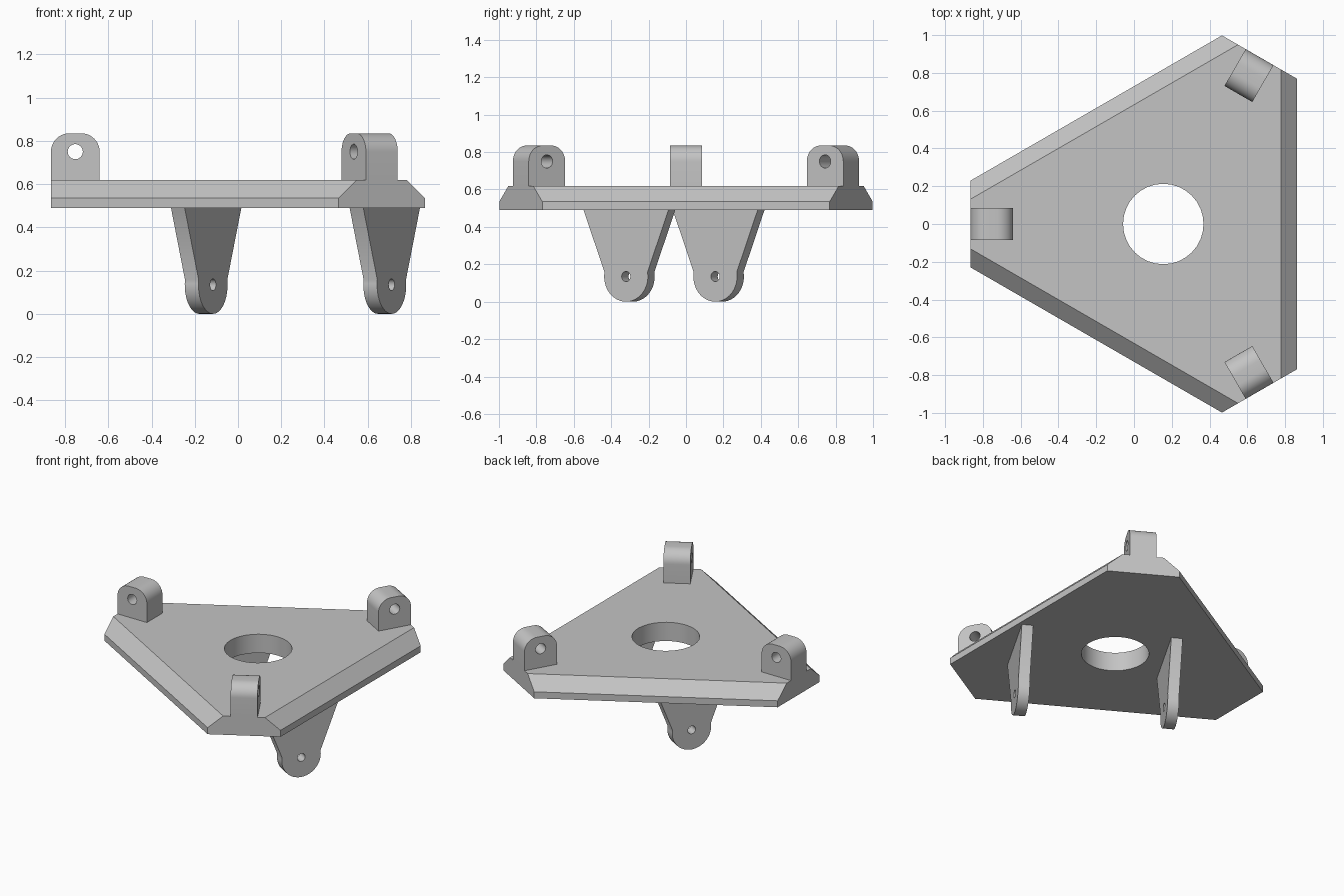
import bpy, bmesh
from math import radians, sin, cos, pi, sqrt
from mathutils import Matrix, Vector

default = bpy.data.objects.get("Cube")
if default:
    bpy.data.objects.remove(default, do_unlink=True)

grey = bpy.data.materials.new("plain_grey")
grey.use_nodes = True
COLOUR = (0.55, 0.55, 0.55, 1)
grey.diffuse_color = COLOUR
grey.node_tree.nodes["Principled BSDF"].inputs["Base Color"].default_value = COLOUR

CENTRE = Vector((0.155, 0, 0))      # three-fold axis of the plate
Z_LOW, Z_MID, Z_TOP = 0.49, 0.535, 0.62


def frame(degrees):
    return Matrix.Translation(CENTRE) @ Matrix.Rotation(radians(degrees), 4, "Z")


def loft(name, loops):
    """Solid skinned through loops of equal length, capped at both ends."""
    bm = bmesh.new()
    rings = [[bm.verts.new(p) for p in loop] for loop in loops]
    for a, b in zip(rings, rings[1:]):
        for i in range(len(a)):
            j = (i + 1) % len(a)
            bm.faces.new((a[i], a[j], b[j], b[i]))
    bm.faces.new(rings[0])
    bm.faces.new(rings[-1])
    bmesh.ops.recalc_face_normals(bm, faces=bm.faces)
    mesh = bpy.data.meshes.new(name)
    bm.to_mesh(mesh)
    bm.free()
    mesh.materials.append(grey)
    obj = bpy.data.objects.new(name, mesh)
    bpy.context.collection.objects.link(obj)
    return obj


def drill(obj, radius, matrix, segments):
    """Cut a round hole along the local z axis of matrix."""
    bpy.ops.mesh.primitive_cylinder_add(vertices=segments, radius=radius, depth=0.4)
    cutter = bpy.context.object
    cutter.matrix_world = matrix
    cutter.data.materials.append(grey)
    cutter.hide_render = True
    mod = obj.modifiers.new("hole", "BOOLEAN")
    mod.operation, mod.solver, mod.object = "DIFFERENCE", "EXACT", cutter
    bpy.context.view_layer.update()
    cut = bpy.data.meshes.new_from_object(
        obj.evaluated_get(bpy.context.evaluated_depsgraph_get()))
    obj.modifiers.clear()
    obj.data = cut
    bpy.data.objects.remove(cutter, do_unlink=True)
    bpy.ops.object.select_all(action="DESELECT")
    obj.select_set(True)
    bpy.context.view_layer.objects.active = obj
    bpy.ops.object.shade_smooth_by_angle(angle=radians(30))


def arc(cx, cz, r, start, end, steps):
    angles = [radians(start + (end - start) * i / steps) for i in range(steps + 1)]
    return [(cx + r * cos(a), cz + r * sin(a)) for a in angles]


def upright_plate(name, outline, y, thickness, hole, radius, matrix):
    """Extrude an x-z outline along local y and drill it through."""
    loops = [[matrix @ Vector((u, y + s * thickness / 2, z)) for u, z in outline]
             for s in (-1, 1)]
    obj = loft(name, loops)
    axis = Matrix.Translation((hole[0], y, hole[1])) @ Matrix.Rotation(pi / 2, 4, "X")
    drill(obj, radius, matrix @ axis, 24)


# Base plate: truncated triangle with its three long edges bevelled
SHORT_DIST, SHORT_HALF, BEVEL = 1.02, 0.23, 0.085


def hexagon(z, inset):
    half = SHORT_HALF - inset * 2 / sqrt(3)
    return [frame(a) @ Vector((SHORT_DIST, side * half, z))
            for a in (60, 180, 300) for side in (-1, 1)]


plate = loft("base_plate", [hexagon(Z_LOW, 0), hexagon(Z_MID, 0), hexagon(Z_TOP, BEVEL)])
drill(plate, 0.213, Matrix.Translation(CENTRE + Vector((0, 0, 0.55))), 32)

# Rounded lugs standing on the three short edges
INNER, TOP, ROUND = 0.795, 0.835, 0.085
lug = ([(INNER, Z_TOP), (SHORT_DIST, Z_TOP)]
       + arc(SHORT_DIST - ROUND, TOP - ROUND, ROUND, 0, 90, 10)
       + arc(INNER + ROUND, TOP - ROUND, ROUND, 90, 180, 10))
lug_hole = ((INNER + SHORT_DIST) / 2, TOP - ROUND)
for label, angle in (("back", 60), ("right", 180), ("front", 300)):
    upright_plate(label + "_lug", lug, 0, 0.17, lug_hole, 0.035, frame(angle))

# Two parallel tapered legs with round feet below the plate
FOOT = 0.135
leg = [(0.262, Z_LOW), (-0.262, Z_LOW)] + arc(0, FOOT, FOOT, 170, 370, 24)
for label, offset in (("left", -0.605), ("right", 0.349)):
    upright_plate(label + "_leg", leg, offset, 0.073, (0, FOOT), 0.027, frame(60))
